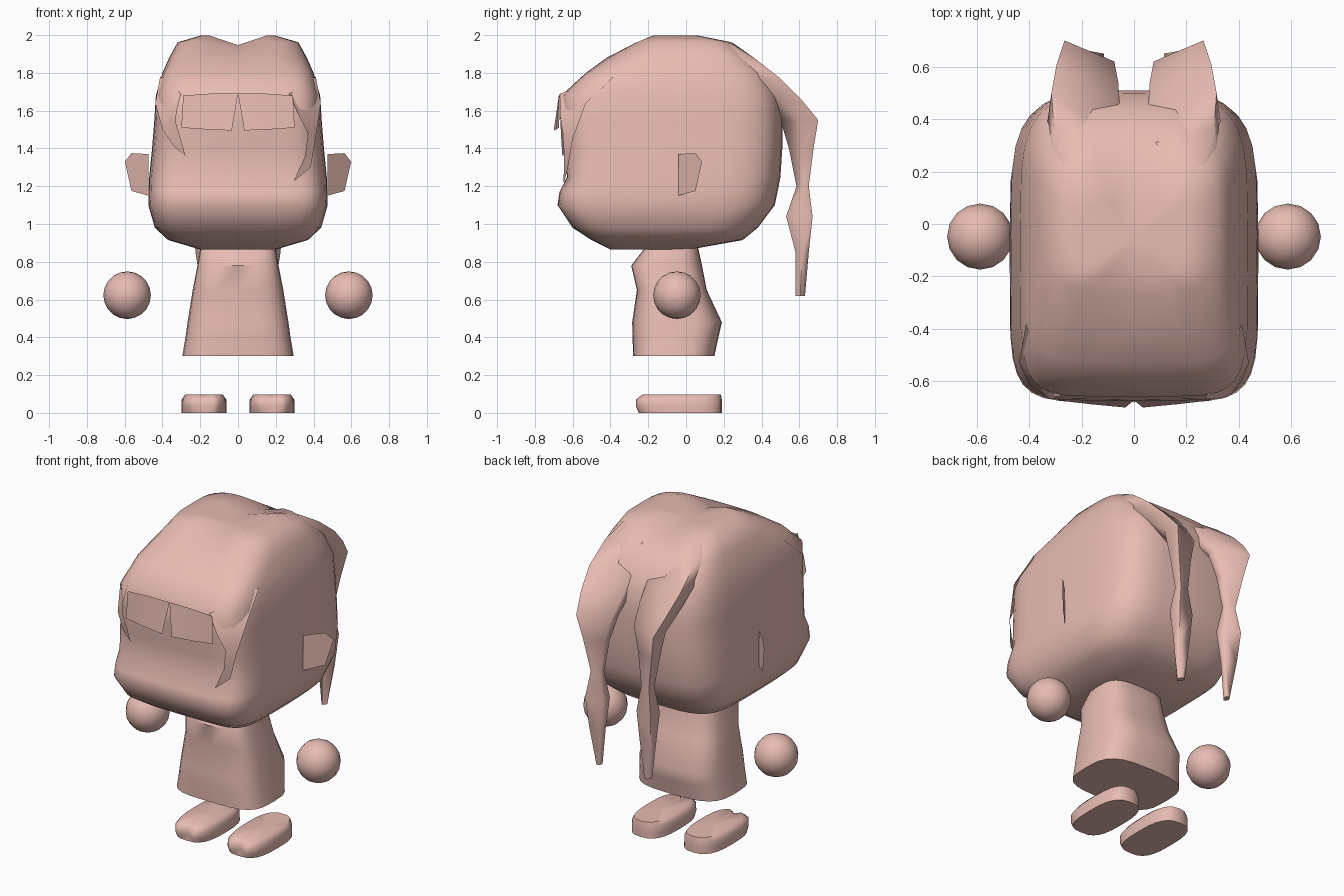
import bpy, bmesh, math

skin = bpy.data.materials.new("dusty_pink")
skin.diffuse_color = (0.80, 0.50, 0.445, 1)


def finish(name, bm, angle=60):
    bmesh.ops.recalc_face_normals(bm, faces=bm.faces)
    me = bpy.data.meshes.new(name)
    bm.to_mesh(me)
    bm.free()
    for p in me.polygons:
        p.use_smooth = True
    me.set_sharp_from_angle(angle=math.radians(angle))
    me.materials.append(skin)
    ob = bpy.data.objects.new(name, me)
    bpy.context.collection.objects.link(ob)
    return ob


def oval(cx, half, front, back, z, nf, nb, count=32, mid=0.5):
    """Rounded-box ring with its own front and back squareness."""
    cy = front + (back - front) * mid
    ring = []
    for i in range(count):
        a = 2 * math.pi * i / count
        c, s = math.cos(a), math.sin(a)
        n = nf if s < 0 else nb
        x = math.copysign(abs(c) ** (2 / n), c) if abs(c) > 1e-6 else 0
        y = math.copysign(abs(s) ** (2 / n), s) if abs(s) > 1e-6 else 0
        ring.append((cx + half * x, cy + y * (cy - front if s < 0 else back - cy), z))
    return ring


def loft(rings):
    bm = bmesh.new()
    vr = [[bm.verts.new(p) for p in r] for r in rings]
    n = len(vr[0])
    for a, b in zip(vr, vr[1:]):
        for i in range(n):
            j = (i + 1) % n
            bm.faces.new((a[i], a[j], b[j], b[i]))
    bm.faces.new(vr[0])
    # fan the upper end to a centre point
    top = bm.faces.new(vr[-1])
    bmesh.ops.poke(bm, faces=[top])
    return bm


def sheet(name, a, b):
    """Thin strip of hair between two edges."""
    bm = bmesh.new()
    va = [bm.verts.new(p) for p in a]
    vb = [bm.verts.new(p) for p in b]
    for i in range(len(a) - 1):
        bm.faces.new((va[i], va[i + 1], vb[i + 1], vb[i]))
    return finish(name, bm)


# Head with hair cap: z, half width, front, back
head = [(0.865, 0.20, -0.40, 0.02), (0.915, 0.37, -0.50, 0.30), (0.98, 0.44, -0.60, 0.38),
        (1.10, 0.475, -0.68, 0.47), (1.17, 0.473, -0.67, 0.485), (1.25, 0.47, -0.63, 0.50),
        (1.40, 0.455, -0.645, 0.51), (1.55, 0.443, -0.65, 0.51), (1.68, 0.435, -0.66, 0.50),
        (1.80, 0.40, -0.53, 0.44), (1.88, 0.365, -0.42, 0.36), (1.95, 0.32, -0.27, 0.25),
        (1.985, 0.20, -0.19, 0.08)]
bm = loft([oval(0, w, f, b, z, 6 if z < 1.85 else 4, 4, mid=0.53) for z, w, f, b in head])
for v in bm.verts:
    # Parting groove along the crown
    if v.co.z > 1.9:
        v.co.z += 0.012 - 0.05 * max(0, 1 - abs(v.co.x) / 0.15)
finish("head", bm)

# Body: z, half width, front, back
body = [(0.30, 0.295, -0.28, 0.15), (0.40, 0.278, -0.283, 0.172), (0.48, 0.267, -0.285, 0.19),
        (0.65, 0.24, -0.26, 0.11), (0.78, 0.215, -0.29, 0.085), (0.87, 0.20, -0.22, 0.065),
        (0.93, 0.17, -0.18, 0.03)]
finish("body", loft([oval(0, w, f, b, z, 3.6, 3.2, 24) for z, w, f, b in body]), 50)

# Front fringe, two panels split at the middle
for s, name in ((-1, "left_fringe"), (1, "right_fringe")):
    sheet(name, [(0, -0.672, 1.69), (s * 0.15, -0.672, 1.69), (s * 0.29, -0.668, 1.68)],
          [(s * 0.033, -0.70, 1.495), (s * 0.16, -0.688, 1.50), (s * 0.30, -0.672, 1.51)])

# Side locks framing the face, longer on the right
sheet("right_lock",
      [(0.412, -0.38, 1.78), (0.438, -0.53, 1.64), (0.41, -0.60, 1.45),
       (0.385, -0.625, 1.30), (0.29, -0.645, 1.22)],
      [(0.27, -0.668, 1.69), (0.32, -0.668, 1.58), (0.37, -0.652, 1.48),
       (0.355, -0.645, 1.36), (0.295, -0.648, 1.225)])
sheet("left_lock",
      [(-0.412, -0.38, 1.78), (-0.438, -0.53, 1.64), (-0.40, -0.61, 1.50),
       (-0.34, -0.64, 1.41), (-0.275, -0.65, 1.36)],
      [(-0.30, -0.668, 1.69), (-0.325, -0.668, 1.60), (-0.33, -0.665, 1.54),
       (-0.30, -0.66, 1.44), (-0.28, -0.655, 1.365)])

# Hanging hair tails: z, inner x, outer x, near y, far y, slant of far edge
tail = [(0.62, 0.15, 0.19, 0.58, 0.63, 0.0), (0.85, 0.125, 0.225, 0.58, 0.65, 0.01),
        (1.04, 0.11, 0.24, 0.53, 0.67, 0.02), (1.20, 0.135, 0.215, 0.585, 0.65, 0.01),
        (1.40, 0.11, 0.25, 0.545, 0.675, 0.04), (1.55, 0.07, 0.28, 0.50, 0.70, 0.08),
        (1.66, 0.055, 0.31, 0.38, 0.61, 0.07), (1.77, 0.05, 0.33, 0.28, 0.50, 0.05),
        (1.88, 0.07, 0.32, 0.15, 0.36, 0.03), (1.955, 0.12, 0.28, 0.08, 0.24, 0.01)]
# Ears as thin angled plates: outward distance, z
ear = [(0, 1.15), (0.09, 1.175), (0.125, 1.33), (0.09, 1.375), (0, 1.37)]
# Feet: z, half width, front, back
foot = [(0, 0.12, -0.25, 0.19), (0.035, 0.12, -0.27, 0.19),
        (0.07, 0.118, -0.27, 0.19), (0.097, 0.10, -0.235, 0.185)]

for s, side in ((-1, "left"), (1, "right")):
    rings = []
    for z, xi, xo, y0, y1, k in tail:
        xm = (xi + xo) / 2
        rings.append([(s * xi, (y0 + y1 - k) / 2, z), (s * xm, y0, z), (s * xo, (y0 + y1) / 2, z),
                      (s * (xo - 0.015), y1, z), (s * (xi + 0.005), y1 - k, z)])
    finish(side + "_hair_tail", loft(rings), 75)

    bm = bmesh.new()
    bm.faces.new([bm.verts.new((s * (0.474 + d), -0.04 + d, z)) for d, z in ear])
    finish(side + "_ear", bm)

    bm = bmesh.new()
    bmesh.ops.create_uvsphere(bm, u_segments=16, v_segments=10, radius=0.126)
    finish(side + "_hand", bm).location = (s * 0.587, -0.048, 0.623)

    bm = loft([oval(s * 0.18, w, f, b, z, 3, 2.8, 24) for z, w, f, b in foot])
    for v in bm.verts:
        # Cleft between the toes
        if abs(v.co.x - s * 0.18) < 0.01 and v.co.y < -0.2 and v.co.z > 0.01:
            v.co.y += 0.04
    finish(side + "_foot", bm, 60)
